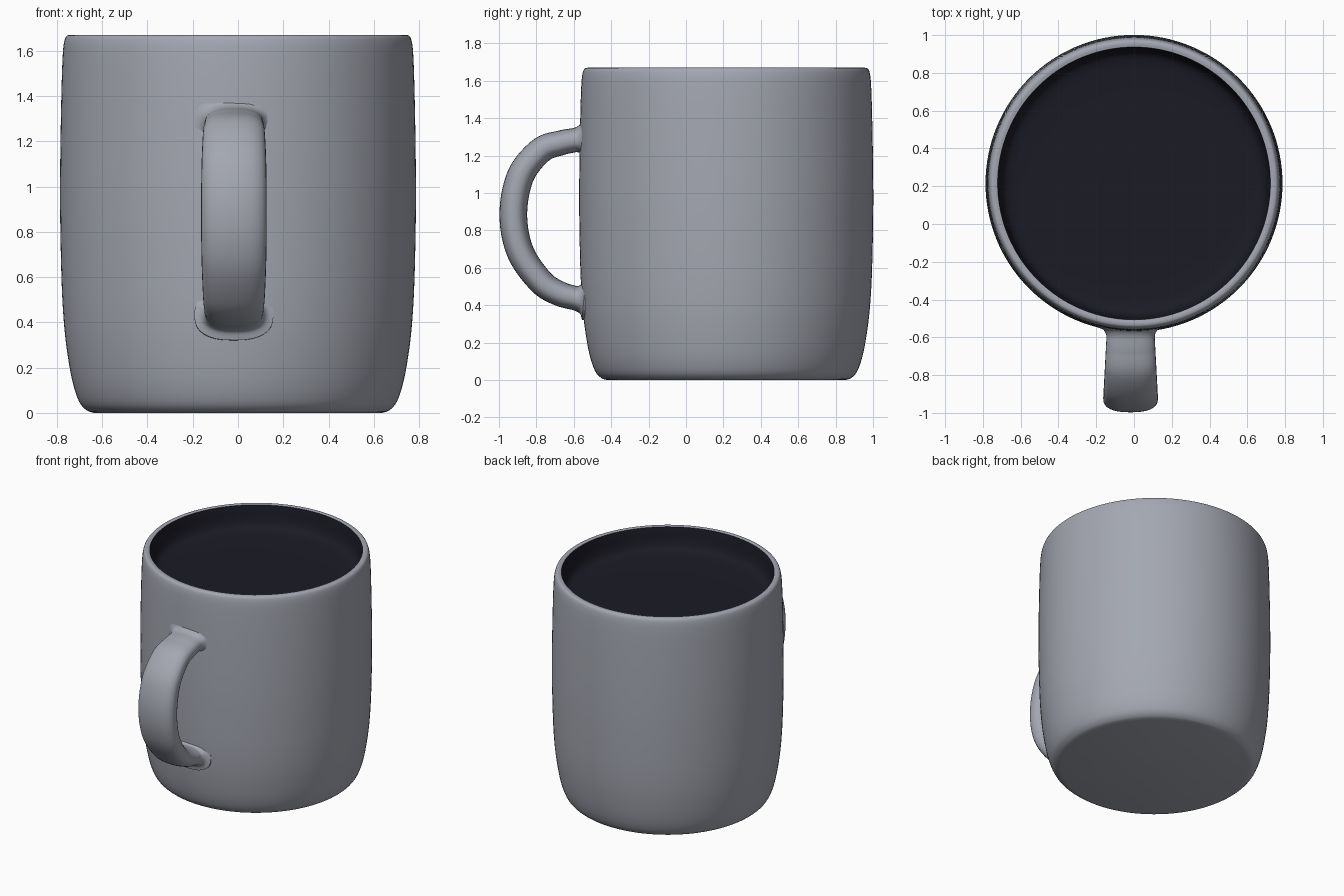
import bpy, bmesh, math
from mathutils import Vector

if "Cube" in bpy.data.objects:
    bpy.data.objects.remove(bpy.data.objects["Cube"])

CY = 0.215          # mug axis position along y
SEG = 128


def material(name, rgb):
    m = bpy.data.materials.new(name)
    m.diffuse_color = (*rgb, 1)
    m.use_nodes = True
    m.node_tree.nodes["Principled BSDF"].inputs["Base Color"].default_value = m.diffuse_color
    return m


grey = material("grey_glaze", (0.37, 0.388, 0.44))
dark = material("dark_interior", (0.0108, 0.0108, 0.0188))


def smooth_path(pts, n):
    """Catmull-Rom curve through the points."""
    p = [Vector(q) for q in pts]
    p = [2 * p[0] - p[1]] + p + [2 * p[-1] - p[-2]]
    out = []
    for i in range(1, len(p) - 2):
        a, b, c, d = p[i - 1:i + 3]
        for k in range(n):
            t = k / n
            out.append(0.5 * (2 * b + (c - a) * t + (2 * a - 5 * b + 4 * c - d) * t * t
                              + (3 * b - a - 3 * c + d) * t ** 3))
    return out + [p[-2]]


def skin(name, rings, mats, mat_rule):
    """Join closed rings of points into a capped, smooth surface."""
    bm = bmesh.new()
    vr = [[bm.verts.new(q) for q in r] for r in rings]
    n = len(vr[0])
    for i in range(len(vr) - 1):
        for j in range(n):
            k = (j + 1) % n
            f = bm.faces.new((vr[i][j], vr[i][k], vr[i + 1][k], vr[i + 1][j]))
            f.material_index = mat_rule(i)
    bm.faces.new(vr[0][::-1]).material_index = mat_rule(0)
    bm.faces.new(vr[-1]).material_index = mat_rule(len(vr) - 2)
    bmesh.ops.recalc_face_normals(bm, faces=bm.faces)
    me = bpy.data.meshes.new(name)
    bm.to_mesh(me)
    bm.free()
    for m in mats:
        me.materials.append(m)
    ob = bpy.data.objects.new(name, me)
    bpy.context.collection.objects.link(ob)
    bpy.ops.object.select_all(action='DESELECT')
    ob.select_set(True)
    bpy.context.view_layer.objects.active = ob
    bpy.ops.object.shade_smooth_by_angle(angle=math.radians(40))
    return ob


# Mug body: outer wall up to the rim, then the shallow dark filling (radius, height)
outer = [(0.635, 0), (0.668, 0.011), (0.702, 0.05), (0.733, 0.145), (0.759, 0.3),
         (0.773, 0.45), (0.781, 0.63), (0.786, 0.9), (0.785, 1.15), (0.78, 1.42),
         (0.775, 1.57), (0.769, 1.635), (0.759, 1.663), (0.742, 1.67), (0.722, 1.667)]
inner = [(0.722, 1.667), (0.716, 1.63), (0.71, 1.58), (0.695, 1.532), (0.66, 1.505),
         (0.58, 1.493), (0.4, 1.487), (0.1, 1.485)]
N = 4
out_path, in_path = smooth_path(outer, N), smooth_path(inner, N)
profile = out_path + in_path[1:]
rings = [[(r * math.cos(2 * math.pi * j / SEG), CY + r * math.sin(2 * math.pi * j / SEG), z)
          for j in range(SEG)] for r, z in profile]
skin("mug_body", rings, [grey, dark], lambda i: int(i >= len(out_path) - 1))

# Handle: rounded flat section swept along a loop in the y-z plane, with a fillet at the wall
path = smooth_path([(-0.5, 1.288), (-0.55, 1.287), (-0.6, 1.282), (-0.67, 1.268),
                    (-0.768, 1.234), (-0.863, 1.132), (-0.907, 1.02), (-0.923, 0.89),
                    (-0.909, 0.76), (-0.864, 0.642), (-0.768, 0.518), (-0.68, 0.464),
                    (-0.6, 0.44), (-0.55, 0.434), (-0.5, 0.43)], 12)
FILLET = 0.055
rings = []
for i, p in enumerate(path):
    t = (path[min(i + 1, len(path) - 1)] - path[max(i - 1, 0)]).normalized()
    nrm = Vector((-t.y, t.x))
    f = min(1, max(0, (p.x + 0.548 + FILLET) / FILLET))
    flare = 1 - math.sqrt(1 - f * f)
    reach = min(1, max(0, (-0.55 - p.x) / 0.37))
    half_w = 0.125 + 0.02 * reach + 0.05 * flare
    half_t = 0.063 + 0.011 * reach + 0.05 * flare
    ring = []
    for j in range(32):
        a = 2 * math.pi * j / 32
        c, s = math.cos(a), math.sin(a)
        u = math.copysign(abs(c) ** 0.8, c) * half_w
        v = math.copysign(abs(s) ** 0.8, s) * half_t
        ring.append((-0.018 + u, p.x + nrm.x * v, p.y + nrm.y * v))
    rings.append(ring)
skin("handle", rings, [grey], lambda i: 0)
